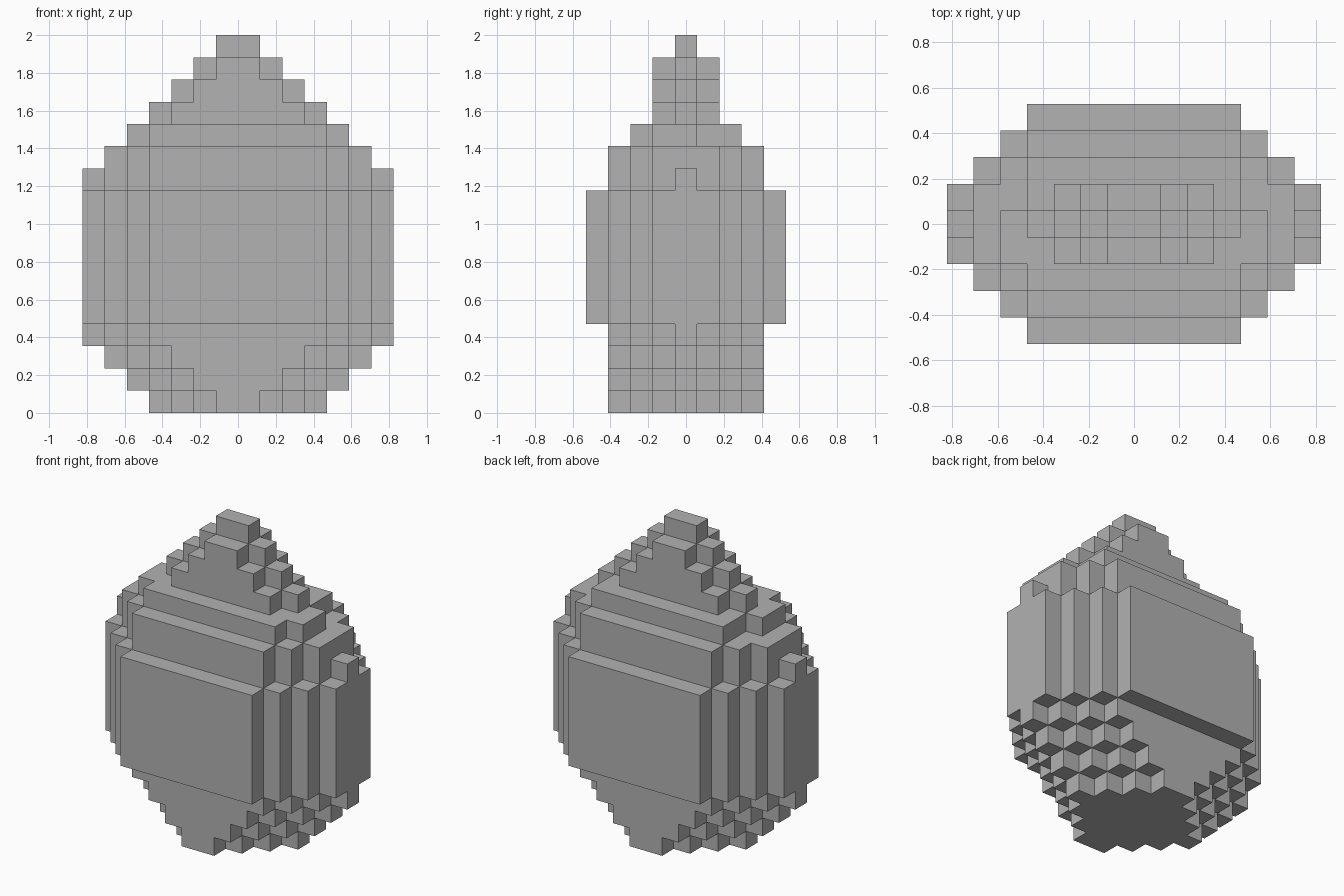
import bpy
import bmesh

U = 2 / 17  # edge length of one block

if "Cube" in bpy.data.objects:
    bpy.data.objects.remove(bpy.data.objects["Cube"], do_unlink=True)

stone = bpy.data.materials.new("stone grey")
stone.use_nodes = True
GREY = (0.445, 0.445, 0.445, 1)
stone.diffuse_color = GREY
stone.node_tree.nodes["Principled BSDF"].inputs["Base Color"].default_value = GREY


def steps(width, depth, count):
    """Diagonal staircase of (half width, half depth) pairs, in blocks."""
    return [(width + i, depth - i) for i in range(count)]


def side(stairs):
    """Corner points of one staircase, from the middle outwards."""
    pts = []
    for i, (w, d) in enumerate(stairs):
        if i:
            pts.append((stairs[i - 1][0], d))
        pts.append((w, d))
    return pts


def outline(front, back):
    right = [(x, -y) for x, y in side(front)] + side(back)[::-1]
    return right + [(-x, y) for x, y in reversed(right)]


def part(name, tiers):
    """Stack of stepped slabs: (bottom, top, front stairs, back stairs)."""
    bm = bmesh.new()
    for low, high, front, back in tiers:
        verts = [bm.verts.new((x * U, y * U, low * U)) for x, y in outline(front, back)]
        base = bm.faces.new(verts)
        up = bmesh.ops.extrude_face_region(bm, geom=[base], use_keep_orig=True)
        top = [v for v in up["geom"] if isinstance(v, bmesh.types.BMVert)]
        bmesh.ops.translate(bm, verts=top, vec=(0, 0, (high - low) * U))
    bmesh.ops.recalc_face_normals(bm, faces=bm.faces)
    mesh = bpy.data.meshes.new(name)
    bm.to_mesh(mesh)
    bm.free()
    mesh.materials.append(stone)
    obj = bpy.data.objects.new(name, mesh)
    bpy.context.collection.objects.link(obj)


def tier(low, high, *stair):
    s = steps(*stair)
    return low, high, s, s


# Tapering underside, one block wider on each level
part("stepped_base", [tier(z, z + 1, z + 1, 3.5, 4) for z in range(4)])

# Tall straight middle
part("main_body", [tier(4, 10, 4, 4.5, 4)])

# Shoulders, with the top slab notched at the back corners
part("shoulders", [
    tier(10, 11, 4, 3.5, 4),
    tier(11, 12, 4, 3.5, 3),
    (12, 13, steps(4, 2.5, 2), [(4, 2.5), (5, 0.5)]),
])

# Stepped crest and its cap
part("crest", [tier(13 + i, 14 + i, 3 - i, 1.5, 2) for i in range(3)])
part("crest_cap", [tier(16, 17, 1, 0.5, 1)])
